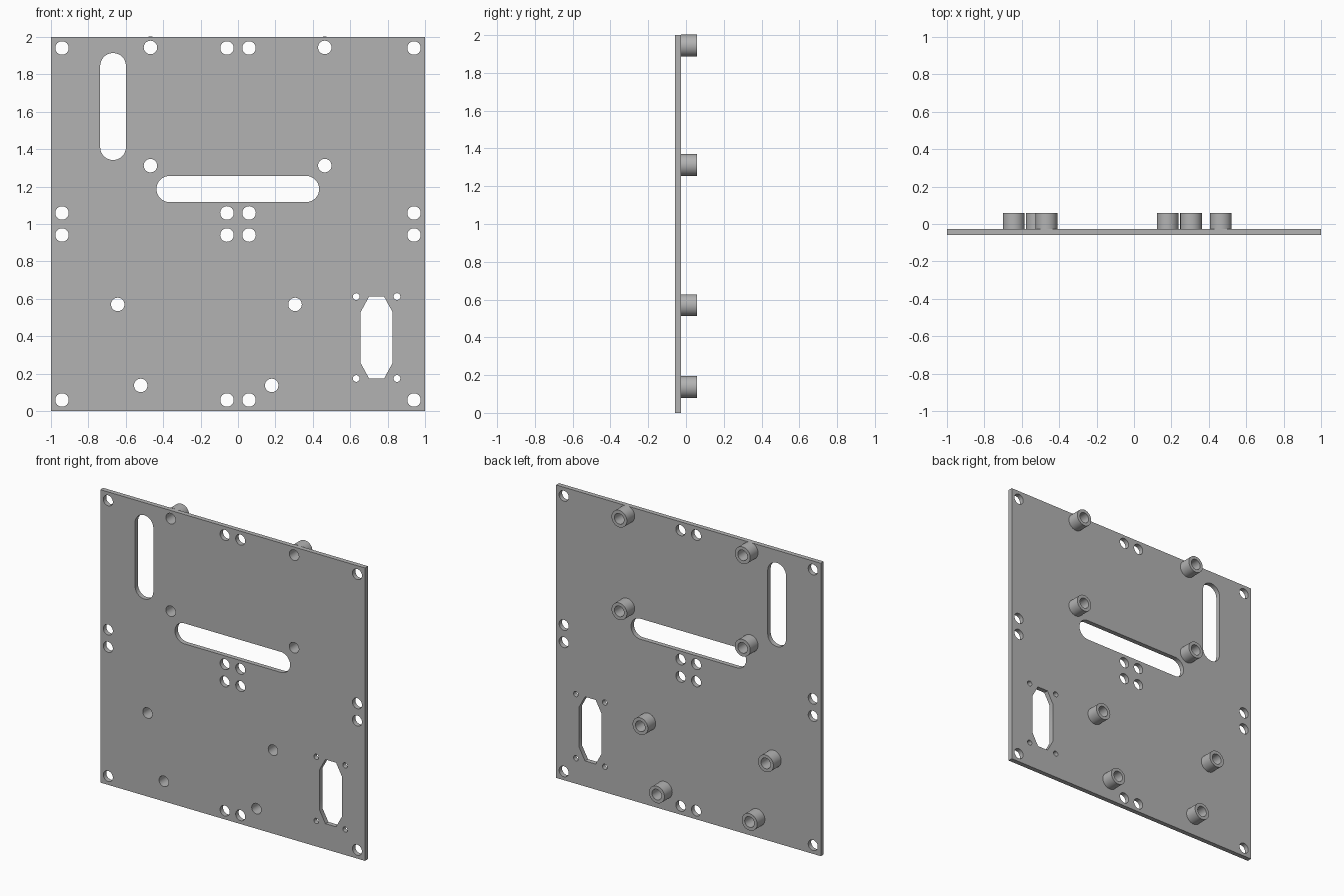
import bpy, bmesh
from math import sin, cos, pi, radians

if "Cube" in bpy.data.objects:
    bpy.data.objects.remove(bpy.data.objects["Cube"])

grey = bpy.data.materials.new("plain_grey")
grey.use_nodes = True
COLOUR = (0.45, 0.45, 0.45, 1)
grey.diffuse_color = COLOUR
grey.node_tree.nodes["Principled BSDF"].inputs["Base Color"].default_value = COLOUR

BACK, FACE, TIP = -0.058, -0.026, 0.058   # plate front, plate rear, standoff ends
HOLE_R, BOSS_R = 0.036, 0.058


def circle(x, z, r, n=40):
    return [(x + r * cos(2 * pi * i / n), z + r * sin(2 * pi * i / n)) for i in range(n)]


def slot(x, z, half_x, half_z, n=16):
    """Rounded slot outline along its longer direction."""
    r = min(half_x, half_z)
    start = 0 if half_z > half_x else -pi / 2
    pts = []
    for end in (1, -1):
        cx, cz = x + end * (half_x - r), z + end * (half_z - r)
        for i in range(n + 1):
            a = start + pi * i / n + (0 if end == 1 else pi)
            pts.append((cx + r * cos(a), cz + r * sin(a)))
    return pts


def extrude_outline(name, loops, y0, y1):
    """Fill an outline with holes in the xz plane and extrude it along y."""
    bm = bmesh.new()
    edges = []
    for loop in loops:
        vs = [bm.verts.new((x, y0, z)) for x, z in loop]
        edges += [bm.edges.new((v, vs[i - 1])) for i, v in enumerate(vs)]
    bmesh.ops.triangle_fill(bm, edges=edges, use_beauty=True, normal=(0, -1, 0))
    moved = bmesh.ops.extrude_face_region(bm, geom=bm.faces[:], use_keep_orig=True)
    verts = [g for g in moved["geom"] if isinstance(g, bmesh.types.BMVert)]
    bmesh.ops.translate(bm, verts=verts, vec=(0, y1 - y0, 0))
    bmesh.ops.recalc_face_normals(bm, faces=bm.faces[:])
    mesh = bpy.data.meshes.new(name)
    bm.to_mesh(mesh)
    bm.free()
    mesh.materials.append(grey)
    ob = bpy.data.objects.new(name, mesh)
    bpy.context.collection.objects.link(ob)
    bpy.ops.object.select_all(action='DESELECT')
    ob.select_set(True)
    bpy.context.view_layer.objects.active = ob
    bpy.ops.object.shade_smooth_by_angle(angle=radians(30))
    return ob


# Standoff positions
standoffs = [(x, z) for x in (-0.468, 0.464) for z in (1.944, 1.312)]
standoffs += [(-0.643, 0.57), (0.305, 0.57), (-0.52, 0.137), (0.18, 0.137)]

# Plate outline, mounting hole grid and standoff holes
loops = [[(-1, 0), (1, 0), (1, 2), (-1, 2)]]
loops += [circle(x, z, HOLE_R) for x in (-0.941, -0.059, 0.059, 0.941)
          for z in (0.059, 0.941, 1.059, 1.941)]
loops += [circle(x, z, HOLE_R) for x, z in standoffs]

# Cable slots
loops.append(slot(-0.668, 1.628, 0.069, 0.286))
loops.append(slot(-0.001, 1.187, 0.435, 0.07))

# Socket opening with four screw holes
cx, cz = 0.741, 0.393
corner = [(0.085, 0.137), (0.04, 0.219)]
loops.append([(cx + sx * x, cz + sz * z)
              for sx, sz in ((1, 1), (-1, 1), (-1, -1), (1, -1))
              for x, z in (corner if sx == sz else corner[::-1])])
loops += [circle(cx + sx * 0.109, cz + sz * 0.219, 0.018, 24)
          for sx in (-1, 1) for sz in (-1, 1)]

extrude_outline("plate", loops, BACK, FACE)

# Hollow standoffs on the rear
for i, (x, z) in enumerate(standoffs):
    extrude_outline(f"standoff_{i + 1}", [circle(x, z, BOSS_R), circle(x, z, HOLE_R)], FACE, TIP)
